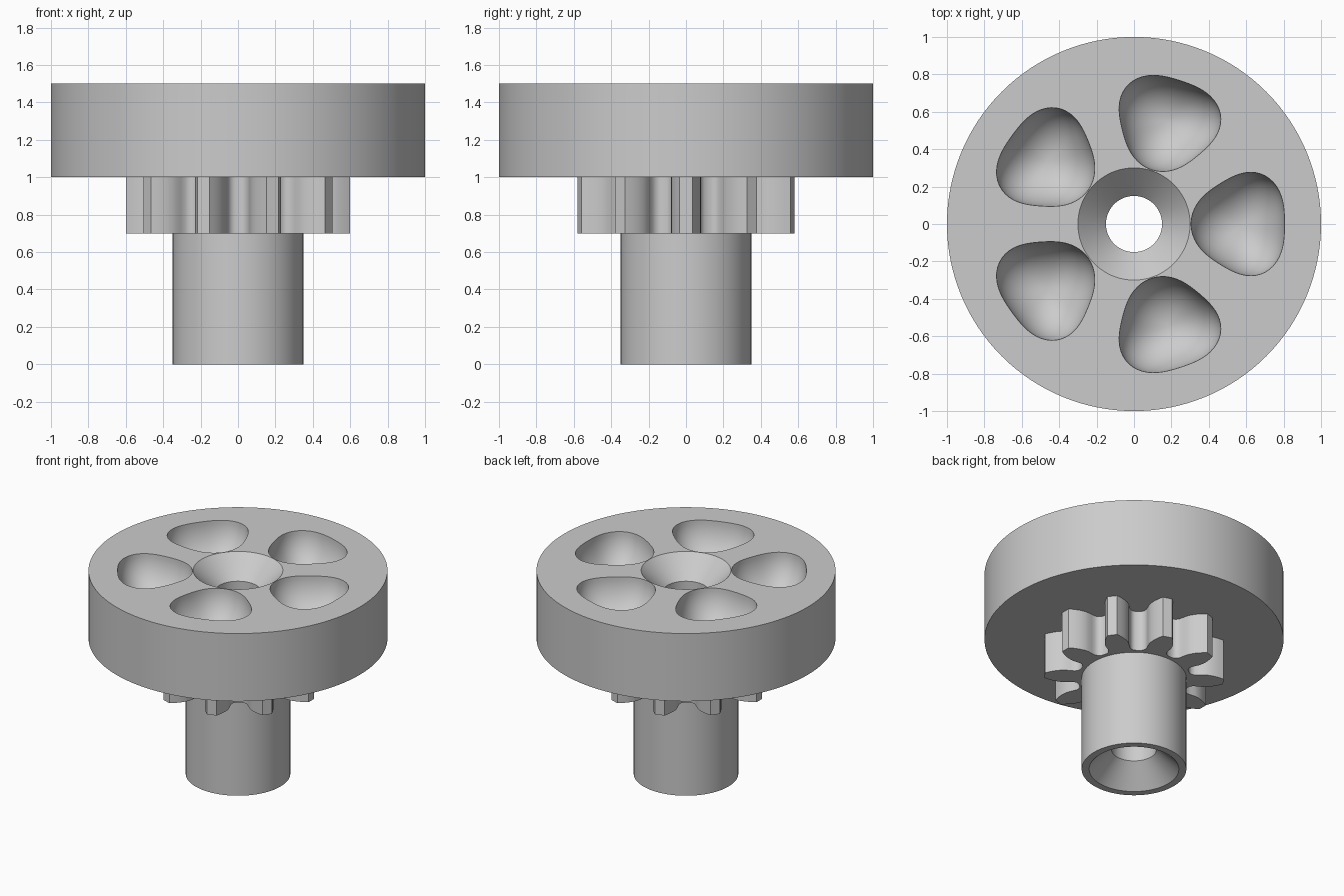
import bpy
import bmesh
from math import pi, sin, cos, atan2, radians, tau
from mathutils import Matrix

cube = bpy.data.objects.get("Cube")
if cube:
    bpy.data.objects.remove(cube, do_unlink=True)

grey = bpy.data.materials.new("plain_grey")
grey.use_nodes = True
grey.diffuse_color = (0.6, 0.6, 0.6, 1)
grey.node_tree.nodes["Principled BSDF"].inputs["Base Color"].default_value = (0.6, 0.6, 0.6, 1)

SEGMENTS = 128


def add_object(name, bm):
    bmesh.ops.recalc_face_normals(bm, faces=bm.faces)
    mesh = bpy.data.meshes.new(name)
    bm.to_mesh(mesh)
    bm.free()
    mesh.materials.append(grey)
    obj = bpy.data.objects.new(name, mesh)
    bpy.context.collection.objects.link(obj)
    return obj


def prism(name, outline, bottom, top):
    bm = bmesh.new()
    base = bm.faces.new([bm.verts.new((x, y, bottom)) for x, y in outline])
    extruded = bmesh.ops.extrude_face_region(bm, geom=[base], use_keep_orig=True)
    raised = [v for v in extruded["geom"] if isinstance(v, bmesh.types.BMVert)]
    bmesh.ops.translate(bm, vec=(0, 0, top - bottom), verts=raised)
    return add_object(name, bm)


def polar(r, a):
    return r * cos(a), r * sin(a)


def circle(r):
    return [polar(r, tau * i / SEGMENTS) for i in range(SEGMENTS)]


def lathe(name, profile):
    bm = bmesh.new()
    rings = [[bm.verts.new((x, y, z)) for x, y in circle(r)] for r, z in profile]
    for low, high in zip(rings, rings[1:]):
        for i in range(SEGMENTS):
            j = (i + 1) % SEGMENTS
            bm.faces.new((low[i], low[j], high[j], high[i]))
    bm.faces.new(rings[0])
    bm.faces.new(rings[-1])
    return add_object(name, bm)


def cut(obj, cutter):
    mod = obj.modifiers.new("cut", 'BOOLEAN')
    mod.operation = 'DIFFERENCE'
    mod.solver = 'EXACT'
    mod.object = cutter
    bpy.context.view_layer.objects.active = obj
    bpy.ops.object.modifier_apply(modifier=mod.name)


# Gear outline: one tooth flank (radius, half angle), mirrored and repeated
flank = [(0.378, 15), (0.388, 12.2), (0.41, 10.4), (0.44, 10), (0.47, 9.8),
         (0.5, 9), (0.535, 7.3), (0.57, 5.2), (0.6, 3.2)]
tooth = [(r, -a) for r, a in flank] + [(r, a) for r, a in reversed(flank)]
teeth = 10
gear_outline = [polar(r, radians(a) + tau * k / teeth)
                for k in range(teeth) for r, a in tooth]

# Three stacked solids
wheel = prism("wheel_disc", circle(1.0), 1.0, 1.5)
gear = prism("pinion_gear", gear_outline, 0.7, 1.0)
shaft = prism("shaft", circle(0.35), 0.0, 0.7)

# Central bore with a countersink at each end
bore = lathe("bore_cutter", [(0.35, -0.05), (0.15, 0.15), (0.15, 1.35), (0.35, 1.55)])
bore.hide_render = True
for part in (wheel, gear, shaft):
    cut(part, bore)
bpy.data.objects.remove(bore, do_unlink=True)

# Five rounded-triangle bowl pockets, pointing at the centre
pocket_depth = 0.27
for k in range(5):
    bm = bmesh.new()
    bmesh.ops.create_uvsphere(bm, u_segments=64, v_segments=32, radius=1)
    for v in bm.verts:
        x, y, z = v.co
        r = 0.25 - 0.02 * cos(3 * atan2(y, x))
        v.co = (0.575 + x * r, y * r * 1.08, 1.5 + z * pocket_depth)
    bm.transform(Matrix.Rotation(tau * k / 5, 4, 'Z'))
    pocket = add_object("pocket_cutter", bm)
    pocket.hide_render = True
    cut(wheel, pocket)
    bpy.data.objects.remove(pocket, do_unlink=True)

# Smooth curved walls, keep the rims sharp
bpy.ops.object.select_all(action='DESELECT')
for part in (wheel, gear, shaft):
    part.select_set(True)
bpy.context.view_layer.objects.active = wheel
bpy.ops.object.shade_smooth_by_angle(angle=radians(30))
